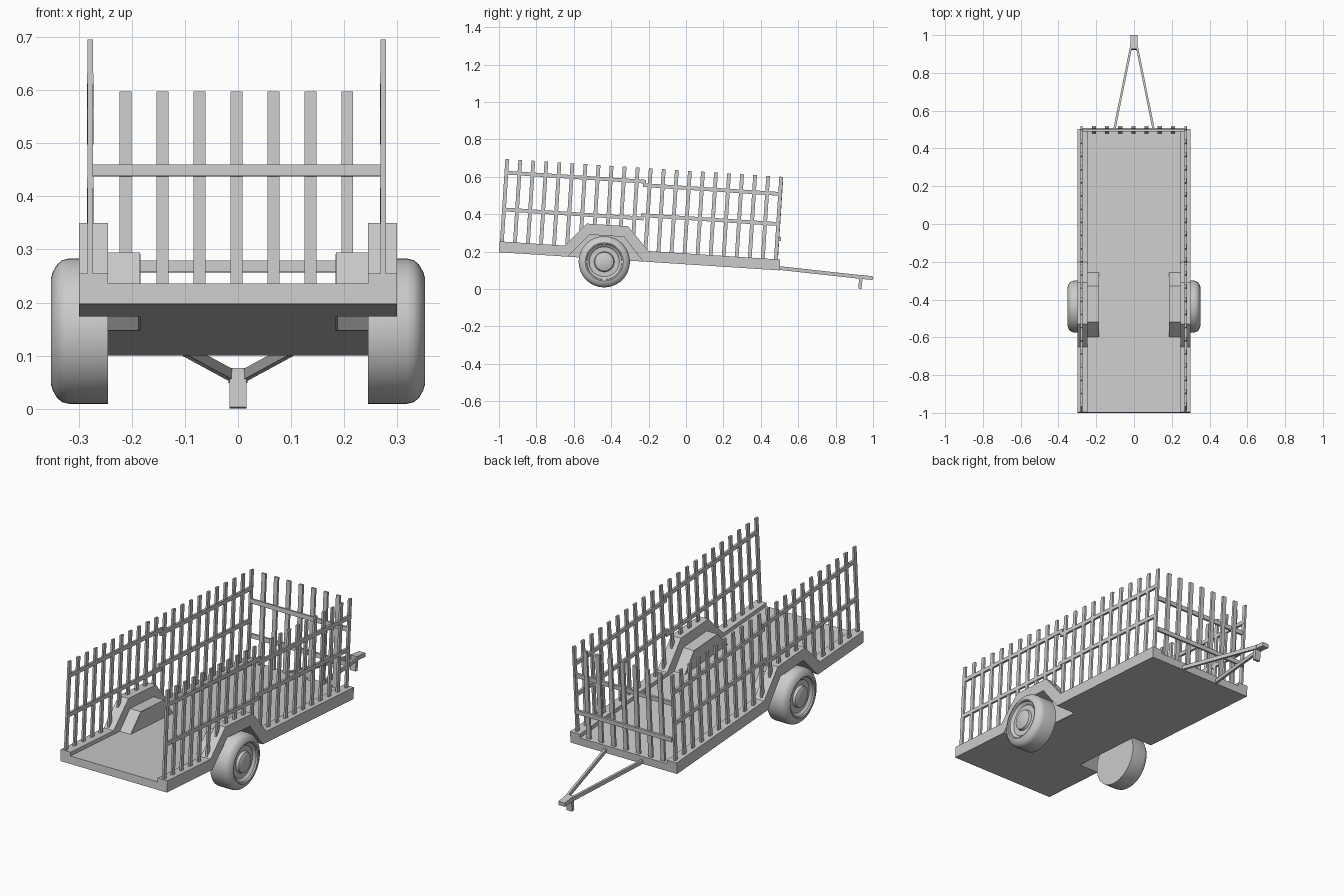
import bpy, bmesh, math
from mathutils import Matrix, Vector

if "Cube" in bpy.data.objects:
    bpy.data.objects.remove(bpy.data.objects["Cube"])

# The bed leans forward: local (x, s along bed, h above its underside) -> world
TILT = math.atan(0.0646)
BED = Matrix.Translation((0, -1, 0.197)) @ Matrix.Rotation(-TILT, 4, 'X')
FLAT = Matrix.Identity(4)


def finish(bm, name, matrix=FLAT, mirror=False, smooth=False):
    bmesh.ops.transform(bm, matrix=matrix, verts=bm.verts)
    bmesh.ops.recalc_face_normals(bm, faces=bm.faces)
    me = bpy.data.meshes.new(name)
    bm.to_mesh(me)
    bm.free()
    ob = bpy.data.objects.new(name, me)
    bpy.context.collection.objects.link(ob)
    if mirror:
        ob.modifiers.new("mirror", 'MIRROR').use_mirror_merge = False
    if smooth:
        bpy.context.view_layer.objects.active = ob
        ob.select_set(True)
        bpy.ops.object.shade_smooth_by_angle(angle=math.radians(35))
        ob.select_set(False)
    return ob


def add_box(bm, x0, x1, y0, y1, z0, z1):
    m = Matrix.Translation(((x0 + x1) / 2, (y0 + y1) / 2, (z0 + z1) / 2))
    m = m @ Matrix.Diagonal((x1 - x0, y1 - y0, z1 - z0, 1))
    bmesh.ops.create_cube(bm, size=1, matrix=m)


def extrude_profile(name, pts, x0, x1, matrix=BED):
    bm = bmesh.new()
    f = bm.faces.new([bm.verts.new((x0, y, z)) for y, z in pts])
    r = bmesh.ops.extrude_face_region(bm, geom=[f])
    vs = [v for v in r['geom'] if isinstance(v, bmesh.types.BMVert)]
    bmesh.ops.translate(bm, verts=vs, vec=(x1 - x0, 0, 0))
    return finish(bm, name, matrix, mirror=True)


LENGTH, FLOOR, RAIL = 1.503, 0.039, 0.058
well = [(0.368, 0), (0.478, 0.125), (0.662, 0.125), (0.773, 0)]
arch = [(0.798, RAIL), (0.68, 0.183), (0.459, 0.183), (0.347, RAIL)]

# Side rails with wheel arches
extrude_profile("side_rail", [(0, 0)] + well + [(LENGTH, 0), (LENGTH, RAIL)] + arch + [(0, RAIL)],
                0.245, 0.30)

# Floor strip that rises over each wheel, its inner wall, and the main floor
cover = [(0.743, FLOOR), (0.665, 0.128), (0.475, 0.128), (0.399, FLOOR)]
extrude_profile("wheel_well_cover", [(0, 0)] + well + [(LENGTH, 0), (LENGTH, FLOOR)] + cover + [(0, FLOOR)],
                0.185, 0.245)
extrude_profile("wheel_well_wall", [(0.37, 0.001), (0.478, 0.126), (0.662, 0.126), (0.771, 0.001)],
                0.184, 0.188)
bm = bmesh.new()
add_box(bm, -0.185, 0.185, 0, LENGTH, 0, FLOOR)
finish(bm, "floor", BED)


def rail_top(s):
    # height of the side rail at distance s along the bed
    up = RAIL + (s - 0.347) * 0.125 / 0.112
    down = RAIL + (0.798 - s) * 0.125 / 0.118
    return max(RAIL, min(0.183, up, down))


# Side fences: 22 stakes and two-part slats each side
for side, x in (("left", -0.2785), ("right", 0.2735)):
    bm = bmesh.new()
    for i in range(22):
        s = 0.012 + i * 0.0699
        add_box(bm, x - 0.005, x + 0.005, s - 0.01, s + 0.01, rail_top(s) - 0.015, 0.5)
    finish(bm, side + "_stakes", BED)
    bm = bmesh.new()
    for s0, s1, heights in ((0.003, 0.76, (0.427, 0.23)), (0.745, 1.489, (0.408, 0.247))):
        for h in heights:
            add_box(bm, x - 0.0058, x + 0.0058, s0, s1, h - 0.01, h + 0.01)
    finish(bm, side + "_slats", BED)

# Front fence
bm = bmesh.new()
for i in range(7):
    x = -0.212 + i * 0.0697
    add_box(bm, x - 0.011, x + 0.011, 1.479, 1.491, FLOOR - 0.01, 0.497)
finish(bm, "front_stakes", BED)
bm = bmesh.new()
add_box(bm, -0.275, 0.27, 1.470, 1.481, 0.337, 0.359)
add_box(bm, -0.275, 0.27, 1.489, 1.500, 0.157, 0.179)
finish(bm, "front_slats", BED)

# Wheels: lathed tyre and hub, profile is (x, radius)
tyre = [(0.245, 0), (0.245, 0.137), (0.318, 0.137), (0.331, 0.134), (0.341, 0.126),
        (0.349, 0.112), (0.352, 0.102), (0.350, 0.096), (0.343, 0.094), (0.338, 0.084),
        (0.332, 0.080), (0.332, 0.054), (0.345, 0.050), (0.349, 0.044), (0.350, 0)]
bm = bmesh.new()
vs = [bm.verts.new((x, 0, r)) for x, r in tyre]
es = [bm.edges.new(p) for p in zip(vs, vs[1:])]
bmesh.ops.spin(bm, geom=vs + es, cent=(0, 0, 0), axis=(1, 0, 0), angle=2 * math.pi,
               steps=48, use_duplicate=False)
bmesh.ops.remove_doubles(bm, verts=bm.verts, dist=1e-5)
finish(bm, "wheel", Matrix.Translation((0, -0.437, 0.146)), mirror=True, smooth=True)

# Drawbar arms
bm = bmesh.new()
a, b = Vector((0.107, 0.485, 0.114)), Vector((0.013, 0.95, 0.063))
ring = [(-0.006, -0.01), (0.006, -0.01), (0.006, 0.01), (-0.006, 0.01)]
ends = [[bm.verts.new(p + Vector((dx, 0, dz))) for dx, dz in ring] for p in (a, b)]
for e in ends:
    bm.faces.new(e)
for i in range(4):
    j = (i + 1) % 4
    bm.faces.new((ends[0][i], ends[0][j], ends[1][j], ends[1][i]))
finish(bm, "drawbar_arm", mirror=True)

# Hitch block and its foot
extrude_profile("hitch", [(0.925, 0.056), (0.998, 0.048), (1.0, 0.068), (0.927, 0.077)], 0, 0.018, FLAT)
extrude_profile("hitch_foot", [(0.921, 0.003), (0.938, 0), (0.944, 0.056), (0.926, 0.058)], 0, 0.016, FLAT)
